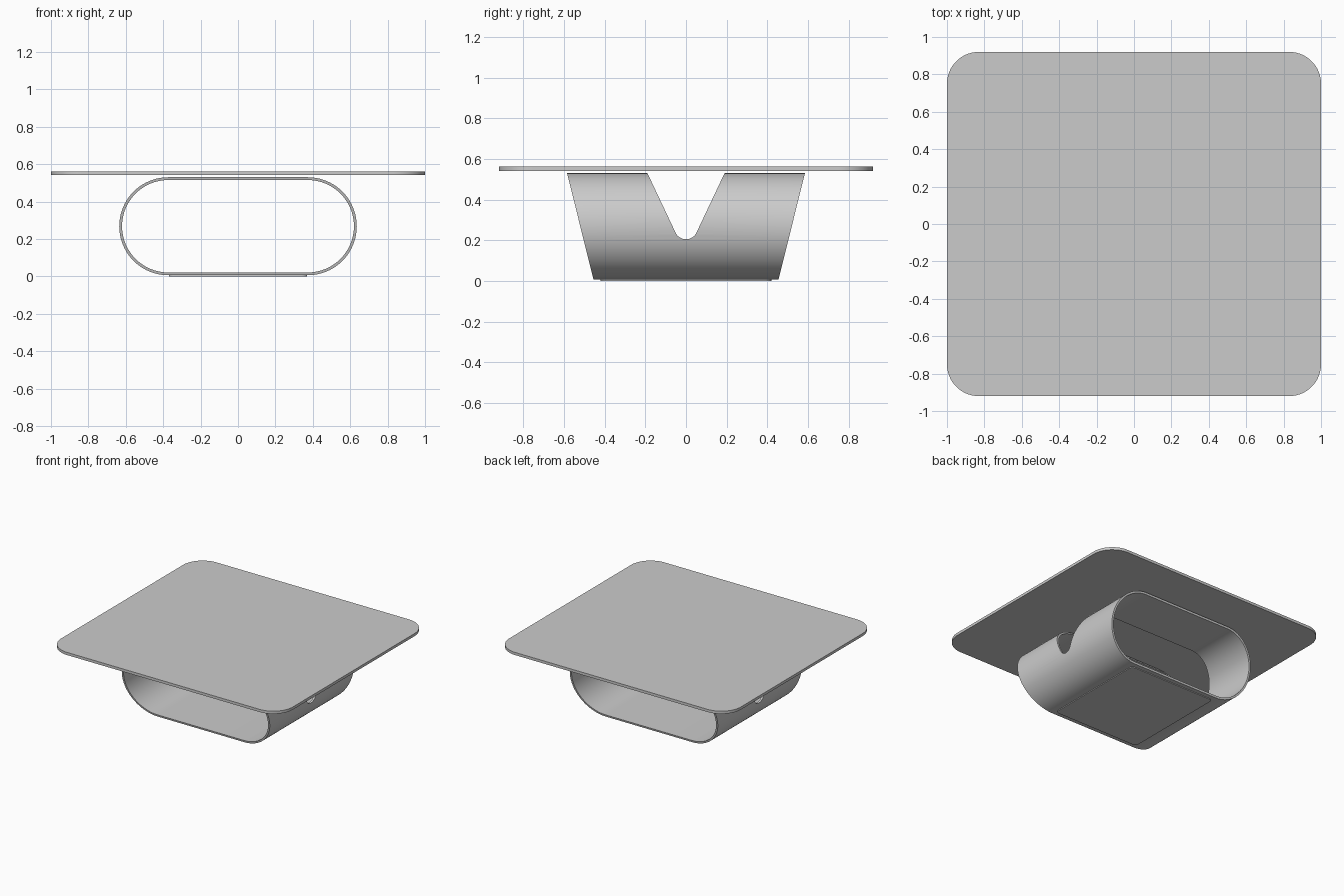
import bpy, bmesh, math

if "Cube" in bpy.data.objects:
    bpy.data.objects.remove(bpy.data.objects["Cube"], do_unlink=True)

grey = bpy.data.materials.new("light_grey")
grey.use_nodes = True
colour = (0.6, 0.6, 0.6, 1)
grey.diffuse_color = colour
grey.node_tree.nodes["Principled BSDF"].inputs["Base Color"].default_value = colour


def rounded_outline(half_a, half_b, radius, steps=20):
    """Rounded rectangle as a counter-clockwise list of 2D points."""
    points = []
    corners = ((1, 1), (-1, 1), (-1, -1), (1, -1))
    for quarter, (sa, sb) in enumerate(corners):
        for i in range(steps + 1):
            t = (quarter + i / steps) * math.pi / 2
            points.append((sa * (half_a - radius) + radius * math.cos(t),
                           sb * (half_b - radius) + radius * math.sin(t)))
    return points


def finish(name, bm):
    bmesh.ops.remove_doubles(bm, verts=bm.verts, dist=1e-5)
    bmesh.ops.recalc_face_normals(bm, faces=bm.faces)
    mesh = bpy.data.meshes.new(name)
    bm.to_mesh(mesh)
    bm.free()
    mesh.materials.append(grey)
    obj = bpy.data.objects.new(name, mesh)
    bpy.context.collection.objects.link(obj)
    return obj


def prism(name, start, end):
    """Closed solid between two matching loops of 3D points."""
    bm = bmesh.new()
    a = [bm.verts.new(p) for p in start]
    b = [bm.verts.new(p) for p in end]
    bm.faces.new(a)
    bm.faces.new(b)
    for i in range(len(a)):
        j = (i + 1) % len(a)
        bm.faces.new((a[i], a[j], b[j], b[i]))
    return finish(name, bm)


def slab(name, half_x, half_y, radius, z0, z1):
    outline = rounded_outline(half_x, half_y, radius)
    return prism(name, [(x, y, z0) for x, y in outline],
                 [(x, y, z1) for x, y in outline])


def smooth(obj):
    bpy.ops.object.select_all(action='DESELECT')
    obj.select_set(True)
    bpy.context.view_layer.objects.active = obj
    bpy.ops.object.shade_smooth_by_angle(angle=math.radians(30))


# Table top and thin foot pad
top = slab("table_top", 1.0, 0.92, 0.17, 0.541, 0.562)
pad = slab("foot_pad", 0.37, 0.42, 0.03, 0.0, 0.008)

# Base: hollow stadium tube whose ends lean outward towards the top
BOTTOM, TOP, WALL = 0.006, 0.53, 0.015
MIDDLE, RADIUS, HALF_X = (BOTTOM + TOP) / 2, (TOP - BOTTOM) / 2, 0.635


def end_point(x, z, side):
    lean = 0.455 + 0.13 * (z - BOTTOM) / (TOP - BOTTOM)
    return (x, side * lean, z)


bm = bmesh.new()
loops = []
for inset in (0, WALL):
    outline = rounded_outline(HALF_X - inset, RADIUS - inset, RADIUS - inset)
    for side in (-1, 1):
        loops.append([bm.verts.new(end_point(x, z + MIDDLE, side)) for x, z in outline])
outer_front, outer_back, inner_front, inner_back = loops
for p, q in ((outer_front, outer_back), (inner_back, inner_front),
             (inner_front, outer_front), (outer_back, inner_back)):
    for i in range(len(p)):
        j = (i + 1) % len(p)
        bm.faces.new((p[i], p[j], q[j], q[i]))
# Weld coincident profile points and drop collapsed strips
bmesh.ops.dissolve_degenerate(bm, dist=1e-5, edges=bm.edges)
base = finish("tube_base", bm)

# V-shaped notch with a rounded tip, cut across the upper half of the base
tip_r, tip_z, slope = 0.057, 0.205, math.atan2(0.14, 0.305)
notch = [(0.218, 0.59), ]
for i in range(17):
    t = -slope - (math.pi - 2 * slope) * i / 16
    notch.append((tip_r * math.cos(t), tip_z + tip_r + tip_r * math.sin(t)))
notch.append((-0.218, 0.59))
cutter = prism("notch_cutter", [(-0.8, y, z) for y, z in notch],
               [(0.8, y, z) for y, z in notch])

cut = base.modifiers.new("notch", 'BOOLEAN')
cut.operation = 'DIFFERENCE'
cut.solver = 'EXACT'
cut.object = cutter
bpy.context.view_layer.objects.active = base
base.select_set(True)
bpy.ops.object.modifier_apply(modifier=cut.name)
bpy.data.objects.remove(cutter, do_unlink=True)

for part in (top, pad, base):
    smooth(part)
